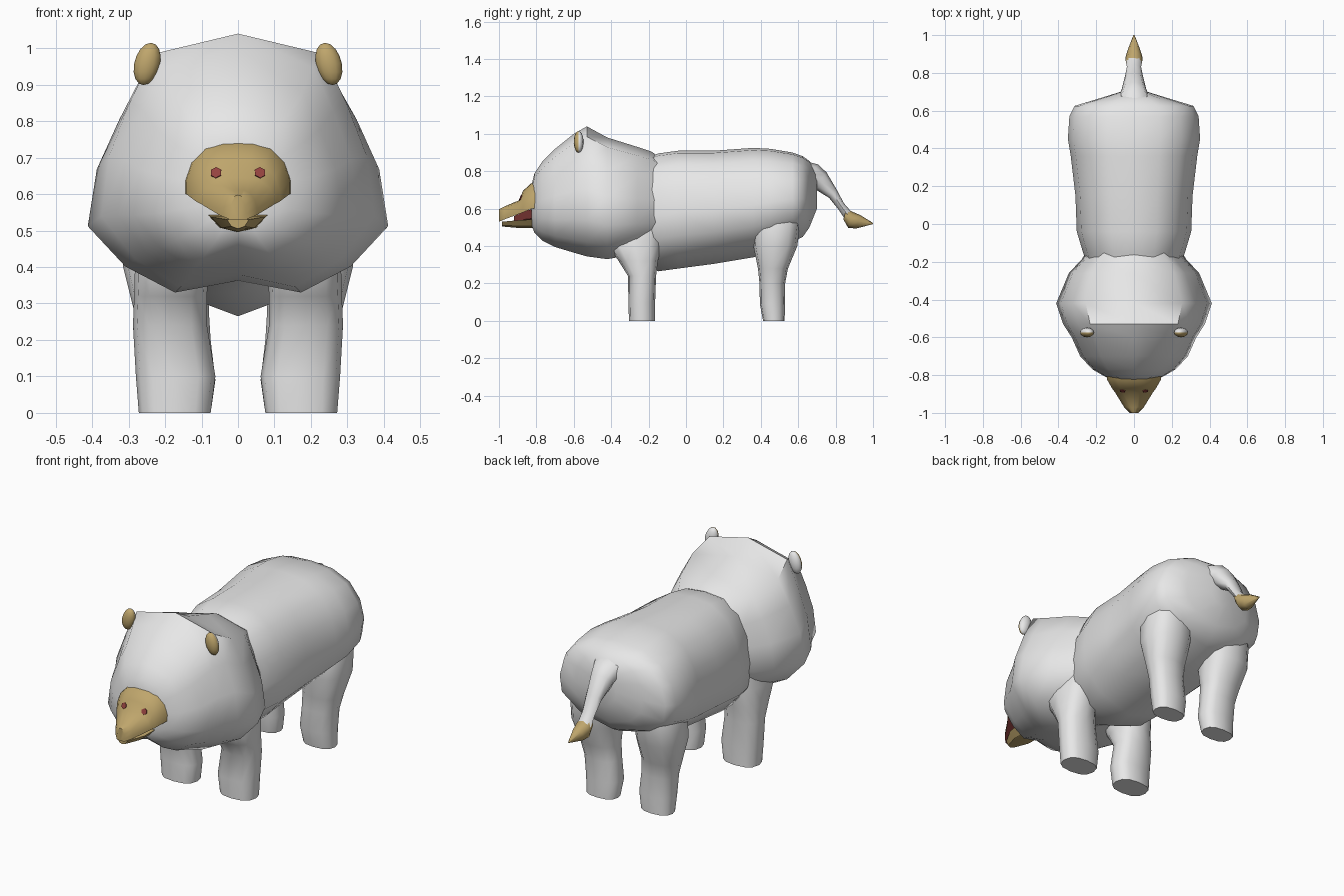
import bpy, bmesh, math
from mathutils import Vector
from mathutils.bvhtree import BVHTree

if "Cube" in bpy.data.objects:
    bpy.data.objects.remove(bpy.data.objects["Cube"])


def material(name, rgb):
    m = bpy.data.materials.new(name)
    m.diffuse_color = (*rgb, 1)
    m.use_nodes = True
    m.node_tree.nodes["Principled BSDF"].inputs["Base Color"].default_value = m.diffuse_color
    return m


GREY = material("pale grey", (0.80, 0.80, 0.80))
TAN = material("tan", (0.52, 0.38, 0.15))
RED = material("dark red", (0.30, 0.055, 0.05))


def finish(bm, name, mats, rule=None, angle=50):
    bm.normal_update()
    bmesh.ops.recalc_face_normals(bm, faces=bm.faces)
    bm.normal_update()
    if rule:
        for f in bm.faces:
            f.material_index = rule(f.calc_center_median(), f.normal)
    me = bpy.data.meshes.new(name)
    bm.to_mesh(me)
    bm.free()
    for m in mats:
        me.materials.append(m)
    ob = bpy.data.objects.new(name, me)
    bpy.context.collection.objects.link(ob)
    bpy.ops.object.select_all(action='DESELECT')
    ob.select_set(True)
    bpy.context.view_layer.objects.active = ob
    bpy.ops.object.shade_smooth_by_angle(angle=math.radians(angle))
    return ob


def loft(rings):
    """Skin a list of equal-length rings of points and cap both ends."""
    bm = bmesh.new()
    rows = [[bm.verts.new(p) for p in r] for r in rings]
    n = len(rows[0])
    for a, b in zip(rows, rows[1:]):
        for i in range(n):
            bm.faces.new((a[i], a[(i + 1) % n], b[(i + 1) % n], b[i]))
    bm.faces.new(rows[0])
    bm.faces.new(rows[-1])
    return bm


def along_y(profile, stations):
    """Rings from a half profile; each station is y, half width, bottom, top."""
    full = profile + [(-x, z) for x, z in reversed(profile[1:-1])]
    return [[(x * w, y, b + z * (t - b)) for x, z in full]
            for y, w, b, t in stations]


# trunk
body_profile = [(0, 1), (.4, .98), (.72, .88), (.92, .7), (1, .48),
                (.96, .28), (.62, .1), (0, 0)]
finish(loft(along_y(body_profile, [
    (-.42, .18, .37, .80), (-.28, .22, .33, .84), (-.15, .27, .265, .895),
    (-.04, .303, .28, .91), (.15, .31, .305, .91), (.36, .335, .34, .925),
    (.45, .35, .37, .92), (.57, .342, .42, .90), (.625, .315, .45, .88),
    (.66, .20, .50, .855), (.70, .07, .60, .80)])), "body", [GREY])

# big angular head and mane
head_profile = [(0, 1), (.62, .92), (.79, .73), (.94, .52), (1, .28),
                (.75, .11), (.42, 0), (0, .05)]
finish(loft(along_y(head_profile, [
    (-.09, .22, .44, .84), (-.185, .275, .37, .905), (-.26, .345, .36, .93),
    (-.42, .412, .33, .98), (-.53, .375, .345, 1.04), (-.60, .33, .365, 1.0),
    (-.70, .285, .395, .92), (-.77, .22, .43, .85), (-.81, .15, .47, .79),
    (-.825, .09, .51, .73)])), "head", [GREY])

# snout with a red underside
dome = [(0, 1), (.3, .98), (.62, .88), (.88, .6), (1, .25), (1, 0), (0, 0)]
snout_bm = loft(along_y(dome, [
    (-.77, .150, .60, .755), (-.825, .142, .60, .738), (-.872, .115, .58, .695),
    (-.892, .10, .572, .645), (-.97, .052, .543, .612), (-1.0, .022, .53, .597)]))
snout_bm.normal_update()
snout_tree = BVHTree.FromBMesh(snout_bm)
finish(snout_bm, "snout", [TAN, RED], lambda c, n: int(n.z < -.7))

# lower jaw and mouth lining
slab = [(0, 1), (1, 1), (.6, .25), (0, 0)]
finish(loft(along_y(slab, [
    (-.78, .085, .495, .545), (-.90, .075, .497, .538), (-.985, .03, .505, .53)])),
    "lower_jaw", [TAN], angle=30)
finish(loft(along_y(slab, [(-.78, .07, .53, .61), (-.85, .06, .53, .59),
                           (-.92, .03, .52, .56)])),
       "mouth_lining", [RED], angle=30)

# nostrils lie on the snout surface
for side, label in ((-1, "left"), (1, "right")):
    hit, normal, _, _ = snout_tree.ray_cast(Vector((side * .06, -1.3, .658)),
                                            Vector((0, 1, 0)))
    if normal.y > 0:
        normal = -normal
    bm = bmesh.new()
    bmesh.ops.create_cone(bm, cap_ends=True, segments=6, radius1=.016,
                          radius2=.016, depth=.008)
    bm.transform(normal.to_track_quat('Z', 'Y').to_matrix().to_4x4())
    bmesh.ops.translate(bm, vec=hit, verts=bm.verts)
    finish(bm, "nostril_" + label, [RED], angle=30)


# legs: each station is z, x min, x max, y min, y max
def leg(name, side, stations):
    rings = []
    for z, x0, x1, y0, y1 in stations:
        ring = []
        for i in range(12):
            a = math.tau * i / 12
            c, s = math.cos(a), math.sin(a)
            c = math.copysign(abs(c) ** .8, c)
            s = math.copysign(abs(s) ** .8, s)
            ring.append((side * ((x0 + x1) / 2 + c * (x1 - x0) / 2),
                         (y0 + y1) / 2 + s * (y1 - y0) / 2, z))
        rings.append(ring)
    finish(loft(rings), name, [GREY])


front_leg = [(0, .075, .272, -.305, -.165), (.10, .062, .28, -.308, -.165),
             (.24, .085, .288, -.31, -.16), (.32, .085, .285, -.36, -.15),
             (.42, .08, .282, -.43, -.13), (.52, .06, .25, -.40, -.12)]
hind_leg = [(0, .075, .25, .412, .527), (.09, .062, .255, .395, .53),
            (.20, .075, .265, .393, .53), (.28, .08, .285, .385, .545),
            (.40, .07, .315, .36, .595), (.52, .06, .315, .36, .61),
            (.66, .06, .27, .40, .60)]
for side, label in ((-1, "left"), (1, "right")):
    leg("front_leg_" + label, side, front_leg)
    leg("hind_leg_" + label, side, hind_leg)


# tail and its tuft: each station is y, z, half width, half depth
def tail_part(name, mat, stations, tilt):
    up = Vector((0, math.sin(tilt), math.cos(tilt)))
    rings = [[Vector((w * math.cos(math.tau * i / 8), y, z))
              + up * d * math.sin(math.tau * i / 8) for i in range(8)]
             for y, z, w, d in stations]
    finish(loft(rings), name, [mat], angle=60)


tail_part("tail", GREY, [(.60, .80, .12, .07), (.66, .785, .085, .07),
                         (.715, .752, .065, .055), (.785, .68, .047, .030),
                         (.83, .612, .038, .022), (.87, .56, .04, .026)], .75)
tail_part("tail_tuft", TAN, [(.85, .572, .042, .030), (.88, .54, .046, .044),
                             (.92, .53, .034, .038), (1.0, .52, .003, .003)], .3)

# ears: grey behind, tan in front
for side, label in ((-1, "left"), (1, "right")):
    bm = bmesh.new()
    bmesh.ops.create_uvsphere(bm, u_segments=12, v_segments=8, radius=1)
    for v in bm.verts:
        x, y, z = v.co
        v.co = (side * (.249 + x * .036 - z * .010), -.574 + y * .026,
                .957 + z * .058)
    finish(bm, "ear_" + label, [GREY, TAN], lambda c, n: int(n.y < -.1))
